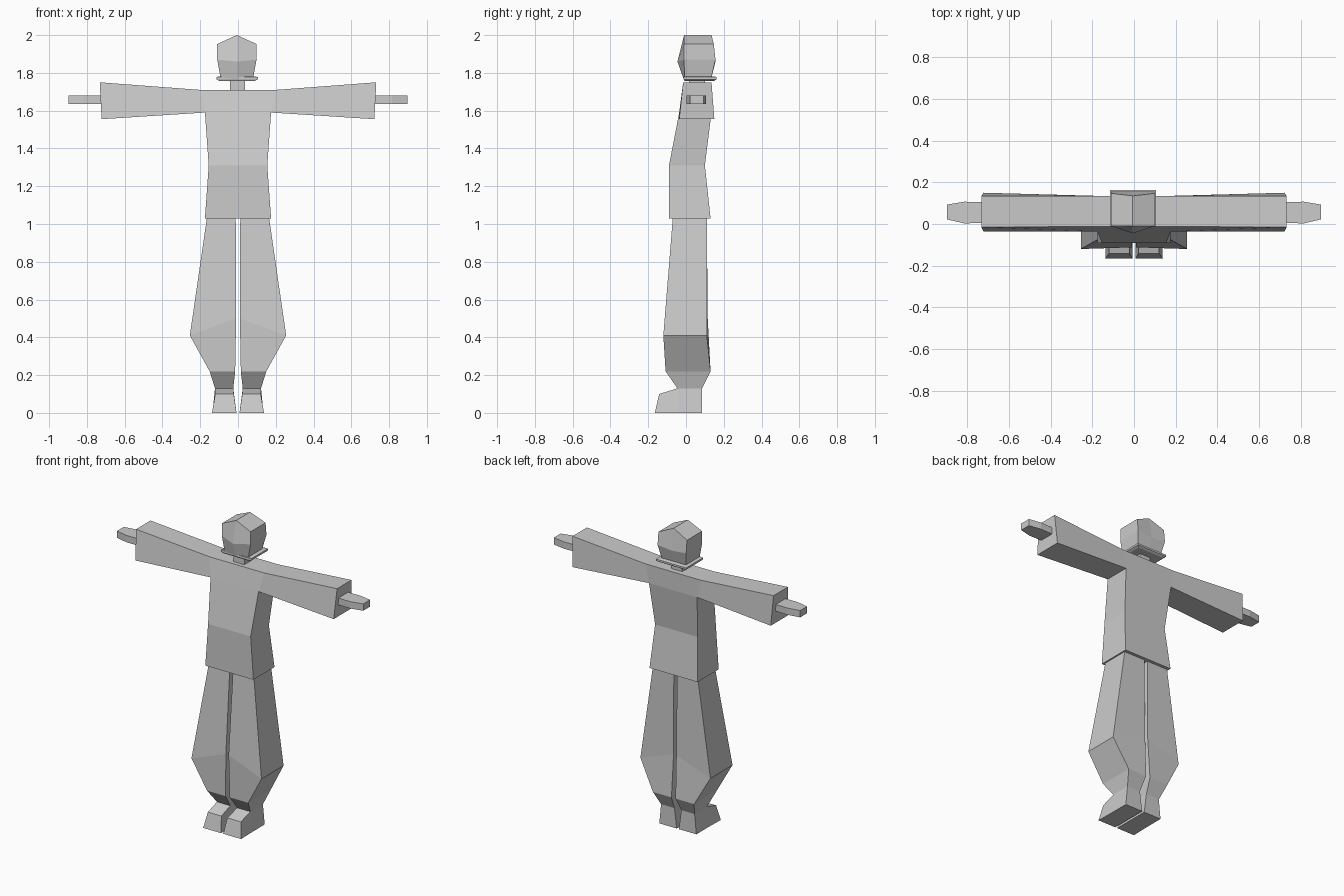
import bpy, bmesh

if "Cube" in bpy.data.objects:
    bpy.data.objects.remove(bpy.data.objects["Cube"])


def rect(z, x0, x1, y0, y1):
    """Horizontal four-corner section."""
    return [(x0, y0, z), (x1, y0, z), (x1, y1, z), (x0, y1, z)]


def loft(bm, rings, skip=(), caps=(True, True)):
    """Join sections with quads; skip holds (segment, side) pairs left open."""
    vs = [[bm.verts.new(p) for p in r] for r in rings]
    n = len(rings[0])
    for s in range(len(vs) - 1):
        for i in range(n):
            if (s, i) not in skip:
                j = (i + 1) % n
                bm.faces.new((vs[s][i], vs[s][j], vs[s + 1][j], vs[s + 1][i]))
    if caps[0]:
        bm.faces.new(vs[0][::-1])
    if caps[1]:
        bm.faces.new(vs[-1])
    return vs


def finish(bm, name, mirror=False):
    bmesh.ops.remove_doubles(bm, verts=bm.verts, dist=0.0005)
    bmesh.ops.recalc_face_normals(bm, faces=bm.faces)
    me = bpy.data.meshes.new(name)
    bm.to_mesh(me)
    bm.free()
    ob = bpy.data.objects.new(name, me)
    bpy.context.collection.objects.link(ob)
    if mirror:
        ob.modifiers.new("mirror", 'MIRROR').use_mirror_merge = False
    return ob


def solid(name, rings, mirror=False):
    bm = bmesh.new()
    loft(bm, rings)
    return finish(bm, name, mirror)


# shirt: torso sections, with sleeves growing out of the open shoulder sides
bm = bmesh.new()
torso = [rect(1.03, -0.175, 0.175, -0.09, 0.13),
         rect(1.31, -0.155, 0.155, -0.09, 0.10),
         rect(1.59, -0.175, 0.175, -0.036, 0.135),
         rect(1.71, -0.20, 0.20, -0.012, 0.135)]
loft(bm, torso, skip={(2, 1), (2, 3)})
for s, a, b in ((1, 1, 2), (-1, 0, 3)):
    shoulder = [torso[2][a], torso[3][a], torso[3][b], torso[2][b]]
    cuff = [(s * 0.722, -0.036, 1.555), (s * 0.732, -0.015, 1.75),
            (s * 0.732, 0.135, 1.75), (s * 0.722, 0.15, 1.555)]
    loft(bm, [shoulder, cuff], caps=(False, True))
finish(bm, "shirt")

# hands
solid("hands", [[(x, y0, 1.635), (x, y1, 1.635), (x, y1, 1.68), (x, y0, 1.68)]
                for x, y0, y1 in ((0.72, 0.005, 0.105), (0.815, 0.003, 0.107),
                                  (0.897, 0.022, 0.093))], True)

# baggy trouser legs; the knee crease is higher on the inner side
knee = rect(0.41, 0.01, 0.255, -0.12, 0.11)
knee[0], knee[3] = (0.01, -0.112, 0.50), (0.01, 0.115, 0.50)
solid("trouser_legs", [rect(0.13, 0.025, 0.122, -0.045, 0.085),
                       rect(0.22, 0.015, 0.15, -0.108, 0.13),
                       knee,
                       rect(1.03, 0.012, 0.165, -0.07, 0.11)], True)

# shoes, as sections running from heel to toe
solid("shoes", [[(b0, yb, 0), (b1, yb, 0), (t1, yt, z), (t0, yt, z)]
                for b0, b1, yb, t0, t1, yt, z in (
                    (0.008, 0.135, 0.085, 0.025, 0.122, 0.085, 0.13),
                    (0.008, 0.135, -0.045, 0.025, 0.122, -0.045, 0.13),
                    (0.008, 0.138, -0.165, 0.022, 0.12, -0.142, 0.10))], True)

# neck
solid("neck", [rect(1.70, -0.042, 0.036, 0.015, 0.10),
               rect(1.77, -0.042, 0.036, 0.015, 0.10)])

# head: six-sided sections with a ridge down the face and over the crown
bm = bmesh.new()
cx = -0.006
rings = [[(cx, yf, zc), (cx + w, yc, z), (cx + w, yb, z),
          (cx, yb - d, zc), (cx - w, yb, z), (cx - w, yc, z)]
         for z, zc, w, yf, yc, yb, d in (
             (1.765, 1.765, 0.085, -0.012, -0.008, 0.132, 0),
             (1.87, 1.86, 0.104, -0.045, -0.01, 0.156, 0),
             (1.953, 2.0, 0.104, -0.01, -0.01, 0.147, 0.012))]
top = loft(bm, rings, caps=(True, False))[-1]
bm.faces.new(top[:4])
bm.faces.new(top[3:] + top[:1])
finish(bm, "head")

# thin rim around the base of the head
solid("head_rim", [rect(1.758, -0.10, 0.09, -0.008, 0.15),
                   rect(1.766, -0.115, 0.105, -0.012, 0.162),
                   rect(1.778, -0.115, 0.105, -0.012, 0.162),
                   rect(1.782, -0.10, 0.09, -0.008, 0.15)])
